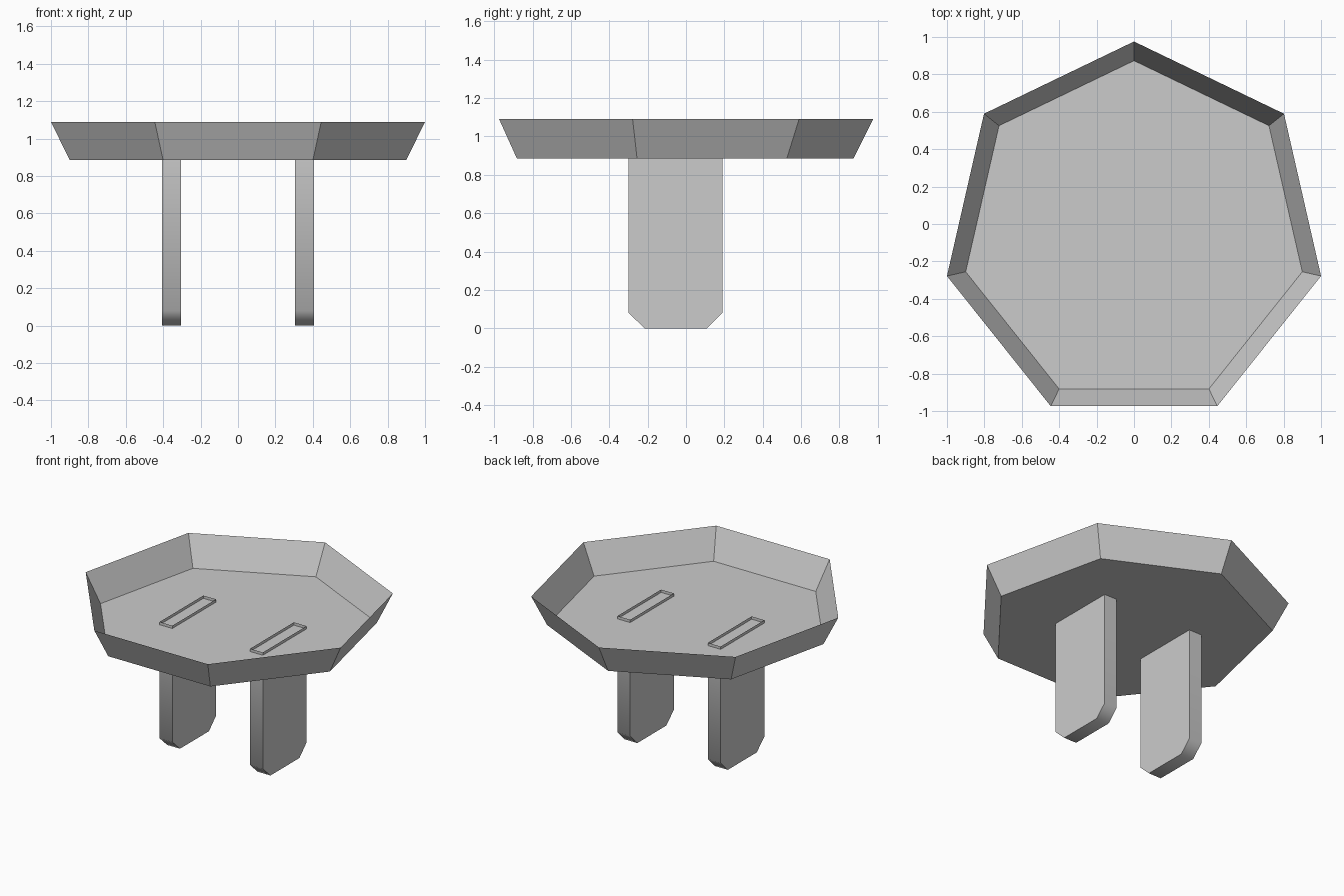
import bpy, bmesh
from math import pi, cos, sin, radians

if "Cube" in bpy.data.objects:
    bpy.data.objects.remove(bpy.data.objects["Cube"])


def make_object(name, bm):
    bmesh.ops.recalc_face_normals(bm, faces=bm.faces)
    mesh = bpy.data.meshes.new(name)
    bm.to_mesh(mesh)
    bm.free()
    obj = bpy.data.objects.new(name, mesh)
    bpy.context.collection.objects.link(obj)
    return obj


def loft(bm, a, b):
    for i in range(len(a)):
        j = (i + 1) % len(a)
        bm.faces.new((a[i], a[j], b[j], b[i]))


# Seven-sided tray: thin sheet with flared rim, open at the top
SIDES, CENTRE_Y = 7, -0.05
bm = bmesh.new()


def ring(radius, z):
    angles = [pi / 2 + 2 * pi * k / SIDES for k in range(SIDES)]
    return [bm.verts.new((radius * cos(t), CENTRE_Y + radius * sin(t), z)) for t in angles]


floor, rim = ring(0.923, 0.885), ring(1.0257, 1.09)
bm.faces.new(floor)
loft(bm, floor, rim)
make_object("tray_top", bm)

# Slab legs: chamfered feet, open upper ends just piercing the tray floor
LEG_TOP = 0.905
profile = [(-0.30, LEG_TOP), (-0.30, 0.08), (-0.215, 0), (0.11, 0), (0.19, 0.08), (0.19, LEG_TOP)]
bm = bmesh.new()
inner, outer = [[bm.verts.new((x, y, z)) for y, z in profile] for x in (0.305, 0.405)]
loft(bm, inner, outer)
bm.faces.new(inner)
bm.faces.new(outer)
bmesh.ops.recalc_face_normals(bm, faces=bm.faces)
top = [f for f in bm.faces if all(v.co.z > LEG_TOP - 0.001 for v in f.verts)]
bmesh.ops.delete(bm, geom=top, context='FACES_ONLY')
legs = make_object("side_legs", bm)
legs.modifiers.new("mirror", 'MIRROR').use_mirror_merge = False

# Soft shading around the feet, crisp slab edges
bpy.context.view_layer.objects.active = legs
legs.select_set(True)
bpy.ops.object.shade_smooth_by_angle(angle=radians(60))
